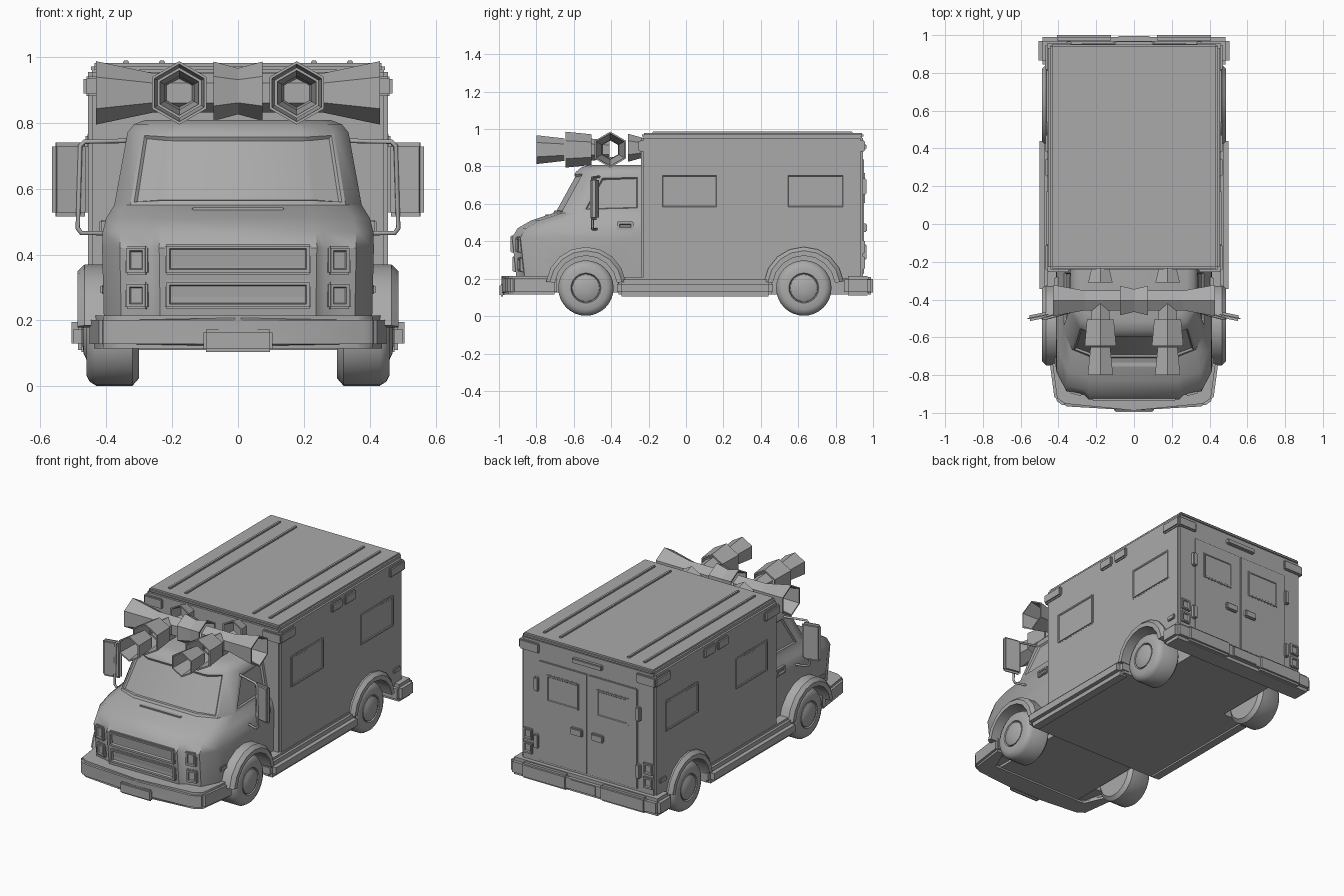
import bpy, bmesh, math
from mathutils import Vector, Matrix

if "Cube" in bpy.data.objects:
    bpy.data.objects.remove(bpy.data.objects["Cube"])

grey = bpy.data.materials.new("body grey")
grey.use_nodes = True
COLOUR = (0.4, 0.4, 0.4, 1)
grey.diffuse_color = COLOUR
for node in grey.node_tree.nodes:
    if node.type == 'BSDF_PRINCIPLED':
        node.inputs["Base Color"].default_value = COLOUR
parts = []
SIDES = (("left", 1), ("right", -1))


def finish(name, bm):
    bmesh.ops.recalc_face_normals(bm, faces=bm.faces)
    me = bpy.data.meshes.new(name)
    bm.to_mesh(me)
    bm.free()
    me.materials.append(grey)
    ob = bpy.data.objects.new(name, me)
    bpy.context.collection.objects.link(ob)
    parts.append(ob)
    return ob


def bevel(bm, width, seg=2):
    bmesh.ops.bevel(bm, geom=bm.edges[:], offset=width, segments=seg, affect='EDGES',
                    clamp_overlap=True)


def box(name, lo, hi, bev=0.0, turn=0.0, face=None, rim=0.012, depth=-0.008):
    """Box between two corners; 'face' gets a framed, recessed panel."""
    lo, hi = Vector(lo), Vector(hi)
    mid, size = (lo + hi) / 2, hi - lo
    size = Vector([abs(v) for v in size])
    bm = bmesh.new()
    bmesh.ops.create_cube(bm, size=1, matrix=Matrix.Diagonal((*size, 1)))
    bm.normal_update()
    if face:
        hit = [f for f in bm.faces if f.normal.dot(Vector(face)) > 0.9]
    if bev:
        bevel(bm, bev)
        bm.normal_update()
        if face:
            hit = [max(bm.faces, key=lambda f: f.normal.dot(Vector(face)) * f.calc_area())]
    if face:
        bmesh.ops.inset_region(bm, faces=hit, thickness=rim, depth=0)
        bmesh.ops.inset_region(bm, faces=hit, thickness=0.005, depth=depth)
    bmesh.ops.transform(bm, matrix=Matrix.Translation(mid) @ Matrix.Rotation(turn, 4, 'Z'),
                        verts=bm.verts)
    return finish(name, bm)


def loft(bm, rings, caps=True):
    """Skin closed rings of points; returns the quads by row."""
    vs = [[bm.verts.new(p) for p in r] for r in rings]
    n = len(vs[0])
    rows = [[bm.faces.new((a[i], a[(i + 1) % n], b[(i + 1) % n], b[i])) for i in range(n)]
            for a, b in zip(vs, vs[1:])]
    if caps:
        bm.faces.new(vs[0])
        bm.faces.new(vs[-1])
    return rows


def lathe_x(name, y, z, profile, sides=32):
    """Closed round part about the x axis from (x, radius) pairs."""
    bm = bmesh.new()
    loft(bm, [[(x, y + r * math.cos(t), z + r * math.sin(t))
               for t in [math.tau * k / sides for k in range(sides)]] for x, r in profile])
    return finish(name, bm)


def tube(name, points, radius):
    cu = bpy.data.curves.new(name, 'CURVE')
    cu.dimensions = '3D'
    cu.bevel_depth, cu.bevel_resolution = radius, 2
    sp = cu.splines.new('POLY')
    sp.points.add(len(points) - 1)
    for p, co in zip(sp.points, points):
        p.co = (*co, 1)
    cu.materials.append(grey)
    bpy.context.collection.objects.link(bpy.data.objects.new(name, cu))


def horn(name, start, end, r1, r2, wall=0.009):
    """Open six-sided flared pipe with a wall."""
    a, b = Vector(start), Vector(end)
    up = Vector((0, 0, 1))
    side = (b - a).normalized().cross(up)

    def ring(c, r):
        return [c + r * (math.cos(t) * up + math.sin(t) * side)
                for t in [math.tau * k / 6 for k in range(6)]]
    bm = bmesh.new()
    loft(bm, [ring(a, r1), ring(b, r2), ring(b, r2 - wall), ring(a, r1 - wall), ring(a, r1)], False)
    bmesh.ops.remove_doubles(bm, verts=bm.verts, dist=1e-5)
    return finish(name, bm)


# Cab: stacked plan outlines (height, half width, nose y, hood step, corner depth)
bm = bmesh.new()
levels = [(0.14, .405, -.90, .025, .15), (0.42, .412, -.93, .025, .15), (0.47, .41, -.90, .025, .15),
          (0.51, .40, -.83, .02, .16), (0.55, .375, -.71, .01, .14), (0.77, .335, -.59, .01, .12),
          (0.795, .315, -.56, .01, .11), (0.808, .28, -.52, .01, .10)]
rings = []
for z, w, y, step, corner in levels:
    half = [(w, -.23), (w, y + corner), (.87 * w, y + .045), (.64 * w, y + step), (.58 * w, y)]
    rings.append([(a, b, z) for a, b in half] + [(-a, b, z) for a, b in reversed(half)])
rows = loft(bm, rings)
bmesh.ops.recalc_face_normals(bm, faces=bm.faces)
windows = rows[4]
for faces, rim in ((windows[2:7], .015), ([windows[0]], .04), ([windows[8]], .04)):
    bmesh.ops.inset_region(bm, faces=faces, thickness=rim, depth=0)
    bmesh.ops.inset_region(bm, faces=faces, thickness=.008, depth=-.01)
cab = finish("cab", bm)

# Rear body, roof and floor
body = box("rear_body", (-.455, -.24, .19), (.455, .945, .965), .012)
box("roof_cap", (-.445, -.235, .95), (.445, .95, .98), .01)
for x in (-.34, -.23, .23, .34):
    box("roof_rib", (x - .009, -.18, .975), (x + .009, .89, .988), .003)
box("floor_middle", (-.46, -.36, .115), (.46, .46, .21))
box("floor_rear", (-.29, .45, .115), (.29, .92, .21))
box("floor_front", (-.29, -.90, .125), (.29, -.35, .21))

# Wheels, wells and flares
cutters = []
for side, s in SIDES:
    for end, y in (("front", -.535), ("rear", .63)):
        lathe_x(f"{end}_{side}_tyre", y, .15, [(s * x, r) for x, r in (
            (.30, .09), (.30, .125), (.32, .148), (.43, .148), (.45, .135), (.46, .115),
            (.46, .08), (.45, .075))])
        lathe_x(f"{end}_{side}_hub", y, .15, [(s * x, r) for x, r in (
            (.44, .075), (.458, .072), (.468, .05), (.472, .02))], 24)
        cutters.append(lathe_x("well_cutter", y, .15, [(s * .29, .175), (s * .7, .175)], 24))
        bm = bmesh.new()
        loft(bm, [[(s * x, y + r * math.cos(t), .155 + r * math.sin(t))
                   for x, r in ((.37, .168), (.37, .215), (.465, .215), (.486, .195), (.486, .168))]
                  for t in [math.radians(8 + 164 * k / 8) for k in range(9)]])
        finish(f"{end}_{side}_flare", bm)
    # Side skirt
    box(f"{side}_skirt", (s * .40, -.37, .105), (s * .50, .465, .197), .025)

for target in (cab, body):
    bpy.context.view_layer.objects.active = target
    for c in cutters:
        m = target.modifiers.new("well", 'BOOLEAN')
        m.operation, m.object, m.solver = 'DIFFERENCE', c, 'EXACT'
        bpy.ops.object.modifier_apply(modifier=m.name)
for c in cutters:
    parts.remove(c)
    bpy.data.objects.remove(c)

# Bumpers and plates
bm = bmesh.new()
half = [(.37, -.965), (.42, -.93), (.452, -.69), (.38, -.69), (.34, -.86)]
outline = half + [(-x, y) for x, y in reversed(half)]
outline.append((0, -.987))
loft(bm, [[(x, y, z) for x, y in outline] for z in (.115, .215)])
bevel(bm, .014)
finish("front_bumper", bm)
box("front_plate", (-.105, -.996, .105), (.105, -.97, .172), .008)
box("rear_bumper", (-.505, .845, .11), (.505, .99, .215), .02)
for side, s in SIDES:
    box(f"rear_bumper_{side}_pad", (s * .11, .96, .115), (s * .42, 1, .21), .012)
box("rear_plate", (-.085, .98, .13), (.085, .995, .195), .004)

# Grilles and lamps on the nose
for lo, hi, y in ((.34, .432, -.938), (.235, .322, -.928)):
    box("grille", (-.222, y, lo), (.222, y + .05, hi), .006, face=(0, -1, 0), depth=-.014)
    for side, s in SIDES:
        box(f"{side}_headlamp", (s * .27, y + .034, lo), (s * .34, y + .07, hi - .006), .006,
            turn=s * .25, face=(0, -1, 0))
box("hood_vent", (-.14, -.755, .528), (.14, -.72, .542), .003)

for side, s in SIDES:
    # Cab side fittings
    box(f"{side}_turn_light", (s * .38, -.76, .28), (s * .418, -.70, .308), .005)
    box(f"{side}_door_handle", (s * .39, -.37, .46), (s * .42, -.28, .505), .005, face=(s, 0, 0))
    box(f"{side}_mirror", (s * .452, -.505, .515), (s * .565, -.475, .74), .012, turn=-s * .2)
    tube(f"{side}_mirror_arm", [(s * .38, -.47, .465), (s * .475, -.5, .465), (s * .486, -.5, .48),
                                (s * .478, -.5, .73), (s * .465, -.5, .742), (s * .32, -.46, .745)], .007)
    # Body side windows, marker lights and reflectors
    for a, b in ((-.14, .178), (.53, .855)):
        box(f"{side}_body_window", (s * .44, a, .57), (s * .462, b, .765), .006,
            face=(s, 0, 0), depth=-.004)
    for a, b in ((-.25, -.105), (.25, .35), (.375, .48), (.81, .955)):
        box(f"{side}_marker_light", (s * .43, a, .88), (s * .468, b, .94), .008)
    box(f"{side}_reflector", (s * .44, .85, .28), (s * .466, .91, .308), .004)
    # Front and rear corner lights
    box(f"{side}_front_light", (s * .34, -.253, .88), (s * .46, -.23, .94), .006)
    box(f"{side}_rear_light", (s * .33, .93, .88), (s * .46, .958, .94), .006)
    # Rear doors
    box(f"{side}_rear_door", (s * .004, .93, .225), (s * .335, .952, .84), .004)
    box(f"{side}_door_window", (s * .06, .94, .60), (s * .28, .957, .77), .004,
        face=(0, 1, 0), depth=-.004)
    box(f"{side}_rear_handle", (s * .03, .945, .45), (s * .11, .968, .495), .006)
    for z in (.30, .65):
        box(f"{side}_hinge", (s * .33, .94, z), (s * .36, .965, z + .085), .005)
    for z in (.25, .335):
        box(f"{side}_tail_lamp", (s * .375, .935, z), (s * .44, .957, z + .07), .004, face=(0, 1, 0))

    # Horn cluster
    x = s * .178
    horn(f"{side}_front_horn", (x, -.80, .89), (x, -.65, .89), .077, .06)
    horn(f"{side}_front_horn_collar", (x, -.645, .89), (x, -.505, .89), .096, .082)
    horn(f"{side}_horn_link", (x, -.52, .89), (x, -.41, .89), .06, .05)
    horn(f"{side}_rear_horn", (x, -.31, .90), (x, -.22, .90), .075, .05)
    horn(f"{side}_side_horn", (s * .43, -.405, .89), (s * .25, -.405, .89), .096, .058)
    horn(f"{side}_cross_pipe", (s * .27, -.405, .89), (s * .07, -.405, .89), .06, .06)
    horn(f"{side}_centre_spool", (s * .075, -.405, .895), (0, -.405, .895), .09, .07)
    box(f"{side}_horn_mount", (x - .02, -.43, .79), (x + .02, -.38, .85))
box("top_rear_lamp", (-.10, .94, .89), (.10, .965, .92), .005)

# Smooth shading with sharp edges kept
bpy.ops.object.select_all(action='DESELECT')
for ob in parts:
    ob.select_set(True)
bpy.context.view_layer.objects.active = cab
bpy.ops.object.shade_smooth_by_angle(angle=math.radians(35))
